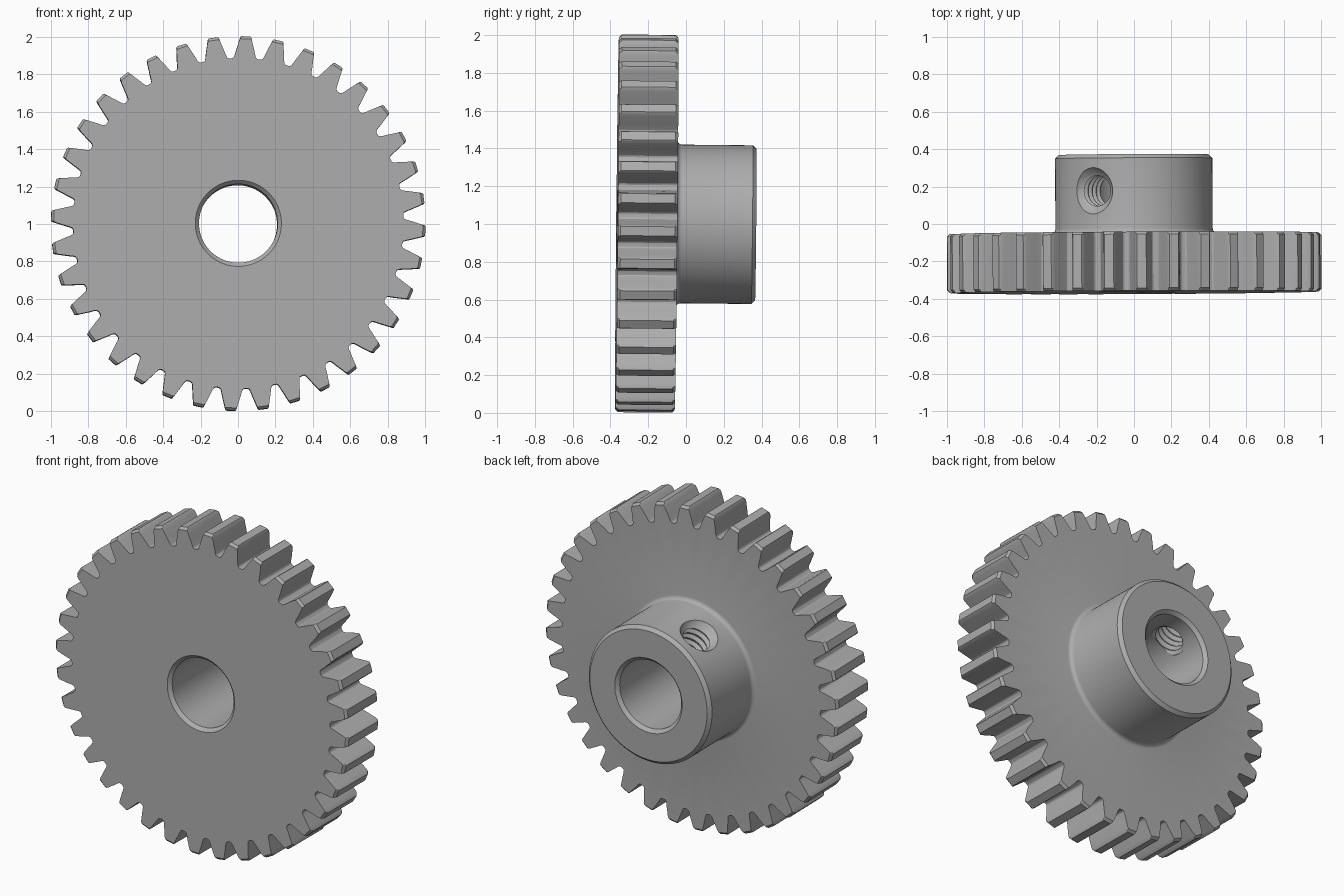
import bpy, bmesh, math
from mathutils import Matrix, Euler

if "Cube" in bpy.data.objects:
    bpy.data.objects.remove(bpy.data.objects["Cube"])

TEETH = 36
PITCH = 2 * math.pi / TEETH
FRONT, BACK, HUB_END = -0.365, -0.05, 0.37
BORE, BORE_RIM, HUB = 0.21, 0.23, 0.42
HOLE_ANGLE = math.radians(31)

steel = bpy.data.materials.new("grey_steel")
steel.use_nodes = True
GREY = (0.42, 0.42, 0.42, 1)
steel.diffuse_color = GREY
steel.node_tree.nodes["Principled BSDF"].inputs["Base Color"].default_value = GREY


def make_object(name, bm):
    bmesh.ops.recalc_face_normals(bm, faces=bm.faces[:])
    mesh = bpy.data.meshes.new(name)
    bm.to_mesh(mesh)
    bm.free()
    mesh.materials.append(steel)
    obj = bpy.data.objects.new(name, mesh)
    bpy.context.collection.objects.link(obj)
    return obj


def loft(bm, rings, closed):
    """Skin a list of equal-length point rings with quads."""
    loops = [[bm.verts.new(p) for p in ring] for ring in rings]
    pairs = list(zip(loops, loops[1:]))
    if closed:
        pairs.append((loops[-1], loops[0]))
    for a, b in pairs:
        for i in range(len(a)):
            j = (i + 1) % len(a)
            bm.faces.new((a[i], a[j], b[j], b[i]))
    return loops


# Tooth outline: half profile as (radius, degrees from tooth centre), mirrored
half = [(0.882, 5.0), (0.883, 4.3), (0.888, 3.85), (0.90, 3.5), (0.925, 3.03),
        (0.947, 2.57), (0.975, 2.05), (0.994, 1.7), (1.0, 1.4)]
tooth = [(r, -math.radians(a)) for r, a in half]
tooth += [(r, -a) for r, a in reversed(tooth[1:])]
phase = math.pi / 2 - math.radians(2.3)
outline = [(r, phase + k * PITCH + a) for k in range(TEETH) for r, a in tooth]


def circle(radius, y):
    return [(radius * math.cos(a), y, radius * math.sin(a)) for _, a in outline]


def toothed(limit, y):
    return [(min(r, limit) * math.cos(a), y, min(r, limit) * math.sin(a))
            for r, a in outline]


# Gear body: toothed wheel, hub and bore as one closed skin
EDGE = 0.014
FILLET = 0.025
rings = [circle(BORE_RIM, FRONT),
         toothed(1 - EDGE, FRONT), toothed(1, FRONT + EDGE),
         toothed(1, BACK - EDGE), toothed(1 - EDGE, BACK)]
for step in range(5):
    t = step / 4 * math.pi / 2
    rings.append(circle(HUB + FILLET * (1 - math.sin(t)),
                        BACK + FILLET * (1 - math.cos(t))))
rings += [circle(HUB, HUB_END - 0.02), circle(HUB - 0.02, HUB_END),
          circle(BORE_RIM, HUB_END), circle(BORE, HUB_END - 0.02),
          circle(BORE, FRONT + 0.02)]
bm = bmesh.new()
loft(bm, rings, closed=True)
gear = make_object("gear_with_hub", bm)

# Threaded set screw hole: ridged cutter with a countersunk mouth
profile = [(0.082, 0.1)]
for turn in range(5):
    h = 0.172 + turn * 0.042
    profile += [(0.082, h), (0.1, h + 0.016), (0.1, h + 0.022), (0.082, h + 0.038)]
profile += [(0.095, 0.385), (0.124, 0.42), (0.15, 0.45), (0.15, 0.55)]
SEGMENTS = 40
bm = bmesh.new()
loops = loft(bm, [[(r * math.cos(2 * math.pi * i / SEGMENTS),
                    r * math.sin(2 * math.pi * i / SEGMENTS), h)
                   for i in range(SEGMENTS)] for r, h in profile], closed=False)
bm.faces.new(loops[0])
bm.faces.new(loops[-1])
bm.transform(Matrix.Translation((0, 0.175, 0)) @ Matrix.Rotation(-HOLE_ANGLE, 4, 'Y'))
cutter = make_object("screw_hole_cutter", bm)
cutter.hide_render = True

cut = gear.modifiers.new("screw_hole", 'BOOLEAN')
cut.operation = 'DIFFERENCE'
cut.solver = 'EXACT'
cut.object = cutter
bpy.ops.object.select_all(action='DESELECT')
gear.select_set(True)
bpy.context.view_layer.objects.active = gear
bpy.ops.object.modifier_apply(modifier=cut.name)
bpy.data.objects.remove(cutter)

# Smooth curved walls, then stand the gear up with its slight lean
bpy.ops.object.shade_smooth_by_angle(angle=math.radians(25))
gear.matrix_world = (Matrix.Translation((0, 0, 1))
                     @ Euler((-0.01, 0, 0.005)).to_matrix().to_4x4())
